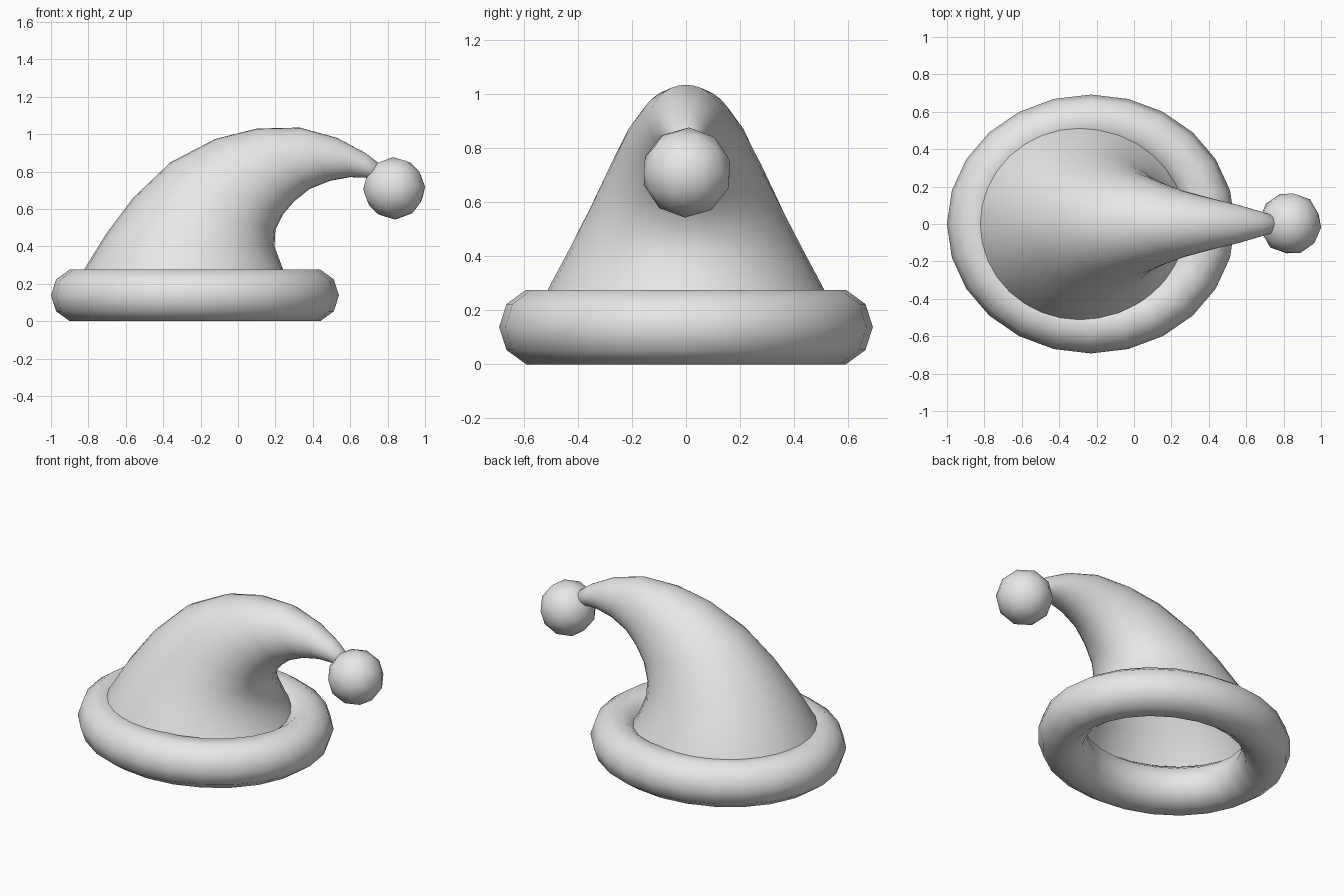
import bpy, bmesh, math
from mathutils import Vector, Matrix

cube = bpy.data.objects.get("Cube")
if cube:
    bpy.data.objects.remove(cube, do_unlink=True)

grey = bpy.data.materials.new("light_grey")
grey.use_nodes = True
grey.diffuse_color = (0.8, 0.8, 0.8, 1)
grey.node_tree.nodes["Principled BSDF"].inputs["Base Color"].default_value = (0.8, 0.8, 0.8, 1)


def finish(name, bm):
    """Turn a bmesh into a smooth shaded object."""
    bmesh.ops.recalc_face_normals(bm, faces=bm.faces)
    for f in bm.faces:
        f.smooth = True
    mesh = bpy.data.meshes.new(name)
    bm.to_mesh(mesh)
    bm.free()
    mesh.materials.append(grey)
    obj = bpy.data.objects.new(name, mesh)
    bpy.context.collection.objects.link(obj)
    return obj


def skin(bm, rings, closed=False):
    """Bridge successive rings of vertices with quads."""
    pairs = list(zip(rings, rings[1:]))
    if closed:
        pairs.append((rings[-1], rings[0]))
    for a, b in pairs:
        n = len(a)
        for i in range(n):
            j = (i + 1) % n
            bm.faces.new((a[i], a[j], b[j], b[i]))


# Brim: oval ring with a ten-sided tube
CENTRE_X, TUBE = -0.23, 0.145
bm = bmesh.new()
rings = []
for i in range(24):
    a = math.tau * i / 24
    ring = []
    for k in range(10):
        t = math.tau * k / 10
        out = TUBE * math.cos(t)
        ring.append(bm.verts.new((CENTRE_X + (0.625 + out) * math.cos(a),
                                  (0.547 + out) * math.sin(a),
                                  0.138 + TUBE * math.sin(t))))
    rings.append(ring)
skin(bm, rings, closed=True)
finish("brim", bm)

# Crown: bent cone; each section has an outer point, an inner point (x, z) and a half depth
sections = [
    ((-0.87, 0.17), (0.29, 0.20), 0.55),
    ((-0.82, 0.28), (0.24, 0.28), 0.51),
    ((-0.71, 0.46), (0.195, 0.40), 0.43),
    ((-0.56, 0.66), (0.20, 0.49), 0.355),
    ((-0.36, 0.85), (0.24, 0.57), 0.285),
    ((-0.12, 0.975), (0.30, 0.64), 0.23),
    ((0.10, 1.03), (0.38, 0.705), 0.18),
    ((0.33, 1.035), (0.49, 0.75), 0.137),
    ((0.53, 0.98), (0.60, 0.77), 0.10),
    ((0.68, 0.90), (0.68, 0.767), 0.066),
    ((0.765, 0.835), (0.735, 0.75), 0.045),
]
bm = bmesh.new()
rings = []
for (ox, oz), (ix, iz), depth in sections:
    outer, inner = Vector((ox, 0, oz)), Vector((ix, 0, iz))
    mid, arm = (outer + inner) / 2, (outer - inner) / 2
    rings.append([bm.verts.new(mid + arm * math.cos(math.tau * i / 32)
                               + Vector((0, depth * math.sin(math.tau * i / 32), 0)))
                  for i in range(32)])
skin(bm, rings)
tip = bm.verts.new((0.775, 0, 0.785))
for i in range(32):
    bm.faces.new((rings[-1][i], rings[-1][(i + 1) % 32], tip))
finish("crown", bm)

# Pompom on the tip
bm = bmesh.new()
bmesh.ops.create_icosphere(bm, subdivisions=2, radius=0.167,
                           matrix=Matrix.Rotation(0.4, 4, 'Y') @ Matrix.Rotation(0.3, 4, 'X'))
finish("pompom", bm).location = (0.835, 0.003, 0.71)
